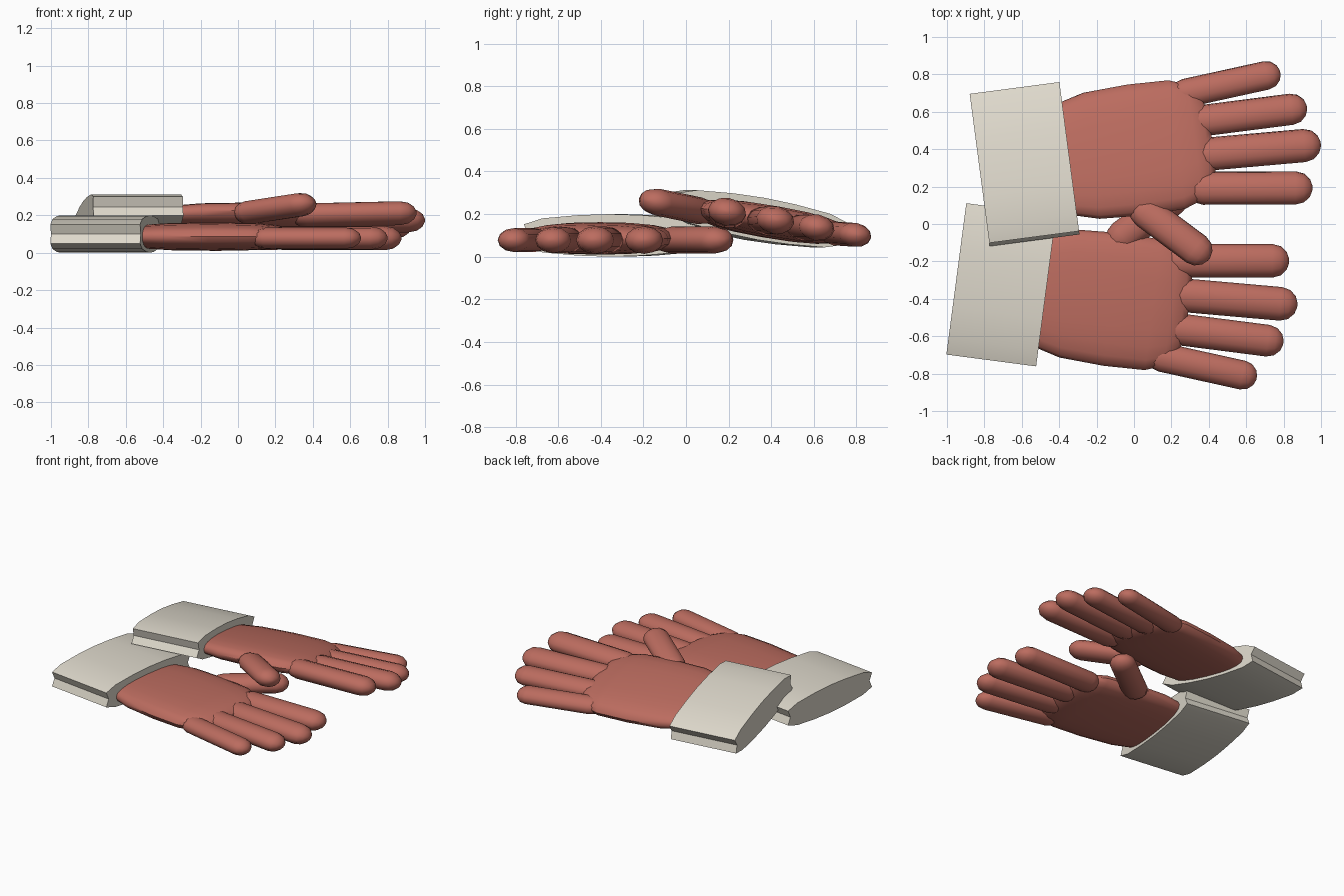
import bpy, bmesh
from math import sin, cos, pi, radians, copysign
from mathutils import Matrix, Vector

cube = bpy.data.objects.get("Cube")
if cube:
    bpy.data.objects.remove(cube)


def material(name, rgb):
    mat = bpy.data.materials.new(name)
    mat.use_nodes = True
    mat.diffuse_color = (*rgb, 1)
    mat.node_tree.nodes["Principled BSDF"].inputs["Base Color"].default_value = (*rgb, 1)
    return mat


RED = material("brick_red", (0.50, 0.15, 0.115))
CREAM = material("warm_cream", (0.73, 0.69, 0.60))


def loft(name, rings, mat, place, angle):
    """Skin a list of closed rings, cap both ends and bake the placement."""
    bm = bmesh.new()
    loops = [[bm.verts.new(place @ Vector(p)) for p in ring] for ring in rings]
    for a, b in zip(loops, loops[1:]):
        for i in range(len(a)):
            j = (i + 1) % len(a)
            bm.faces.new((a[i], a[j], b[j], b[i]))
    bm.faces.new(loops[0])
    bm.faces.new(loops[-1])
    bmesh.ops.recalc_face_normals(bm, faces=bm.faces)
    mesh = bpy.data.meshes.new(name)
    bm.to_mesh(mesh)
    bm.free()
    mesh.materials.append(mat)
    obj = bpy.data.objects.new(name, mesh)
    bpy.context.collection.objects.link(obj)
    bpy.ops.object.select_all(action='DESELECT')
    bpy.context.view_layer.objects.active = obj
    obj.select_set(True)
    bpy.ops.object.shade_smooth_by_angle(angle=radians(angle))


def digit(name, root, tip, radius, place):
    """Flattened capsule running from root to the very end of the tip."""
    root, tip = Vector((*root, -0.022)), Vector((*tip, -0.022))
    axis = (tip - root).normalized()
    side = Vector((-axis.y, axis.x, 0))
    end = tip - axis * radius
    angles = [radians(a) for a in (82, 58, 30, 0)]
    spans = [(root, -a) for a in angles] + [(end, a) for a in reversed(angles)]
    rings = []
    for centre, a in spans:
        c, r = centre + axis * radius * sin(a), radius * cos(a)
        rings.append([c + side * r * cos(t) + Vector((0, 0, 0.72 * r * sin(t)))
                      for t in (2 * pi * i / 12 for i in range(12))])
    loft(name, rings, RED, place, 50)


def palm(name, place):
    # length position, half width, half thickness
    stations = [(0.15, 0.28, 0.06), (0.25, 0.315, 0.066), (0.36, 0.345, 0.073),
                (0.60, 0.358, 0.076), (0.82, 0.352, 0.072), (0.92, 0.315, 0.062),
                (0.98, 0.24, 0.045), (1.01, 0.16, 0.02)]

    def power(v):
        return copysign(abs(v) ** 0.8, v)
    rings = [[(u, w * power(cos(t)), h * power(sin(t)) - 0.014)
              for t in (2 * pi * i / 20 for i in range(20))] for u, w, h in stations]
    loft(name, rings, RED, place, 50)


def cuff(name, place):
    # quarter of the section, with a notch along each side
    quarter = [(0.385, 0), (0.408, 0.052), (0.32, 0.08), (0.15, 0.095), (0, 0.1)]
    half = quarter + [(-y, z) for y, z in reversed(quarter[:-1])]
    section = half + [(-y, -z) for y, z in half[1:-1]]
    loft(name, [[(x, y, z) for y, z in section] for x in (-0.242, 0.242)],
         CREAM, place, 35)


# root, tip and radius of each digit, thumb side positive
DIGITS = {
    "index_finger": ((0.93, 0.252), (1.51, 0.328), 0.09),
    "middle_finger": ((0.98, 0.072), (1.585, 0.098), 0.09),
    "ring_finger": ((0.97, -0.112), (1.537, -0.11), 0.085),
    "little_finger": ((0.90, -0.272), (1.42, -0.317), 0.078),
    "thumb": ((0.61, 0.34), (0.912, 0.638), 0.088),
}


def glove(prefix, place):
    cuff(prefix + "_cuff", place)
    palm(prefix + "_palm", place)
    for name, (root, tip, radius) in DIGITS.items():
        digit(prefix + "_" + name, root, tip, radius, place)


# Flat glove at the front, mirrored and tilted glove behind it
turn = radians(7.5)
glove("front", Matrix.Translation((-0.71, -0.325, 0.1)) @ Matrix.Rotation(-turn, 4, 'Z'))
glove("rear", Matrix.Translation((-0.585, 0.32, 0.178)) @ Matrix.Rotation(turn, 4, 'Z')
      @ Matrix.Rotation(radians(-10), 4, 'X') @ Matrix.Diagonal((1, -1, 1, 1)))
